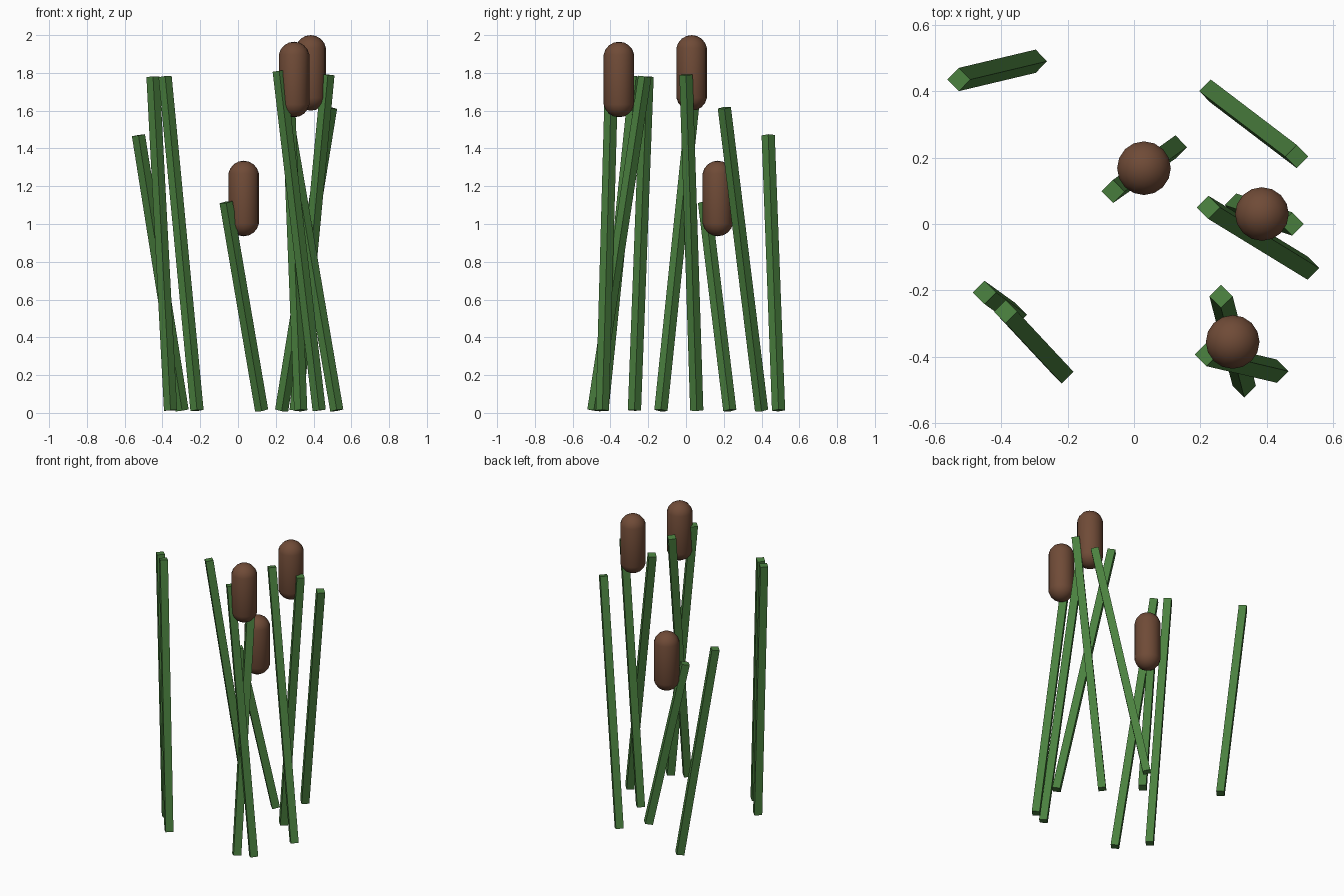
import bpy, bmesh, math
from mathutils import Vector, Matrix

cube = bpy.data.objects.get("Cube")
if cube:
    bpy.data.objects.remove(cube)


def material(name, rgb):
    m = bpy.data.materials.new(name)
    m.use_nodes = True
    m.diffuse_color = (*rgb, 1)
    m.node_tree.nodes["Principled BSDF"].inputs["Base Color"].default_value = (*rgb, 1)
    return m


green = material("reed green", (0.07, 0.22, 0.05))
brown = material("seed head brown", (0.16, 0.07, 0.038))


def add_object(name, bm, mat):
    mesh = bpy.data.meshes.new(name)
    bm.to_mesh(mesh)
    bm.free()
    mesh.materials.append(mat)
    ob = bpy.data.objects.new(name, mesh)
    bpy.context.collection.objects.link(ob)
    return ob


# Square stem between two points, corners facing the axes
def stem(name, base, top, radius=0.035):
    base, top = Vector(base), Vector(top)
    axis = top - base
    bm = bmesh.new()
    bmesh.ops.create_cone(bm, cap_ends=True, segments=4, radius1=radius,
                          radius2=radius, depth=axis.length)
    # put the corners on the axes whichever way the primitive starts
    v = next(iter(bm.verts)).co
    turn = Matrix.Rotation(-math.atan2(v.y, v.x), 4, "Z")
    tilt = Vector((0, 0, 1)).rotation_difference(axis).to_matrix().to_4x4()
    bm.transform(Matrix.Translation((base + top) / 2) @ tilt @ turn)
    return add_object(name, bm, green)


# Upright capsule: a sphere whose halves are pulled apart
def seed_head(name, centre, radius=0.082, height=0.4):
    bm = bmesh.new()
    bmesh.ops.create_uvsphere(bm, u_segments=16, v_segments=9, radius=radius)
    for v in bm.verts:
        v.co.z += math.copysign(height / 2 - radius, v.co.z)
    bm.transform(Matrix.Translation(centre))
    for f in bm.faces:
        f.smooth = True
    return add_object(name, bm, brown)


# Leaning stems: base x, y and top x, y, z
stems = [
    (-0.296, 0.49, -0.527, 0.435, 1.47),
    (0.231, 0.40, 0.49, 0.203, 1.615),
    (0.125, 0.232, -0.063, 0.098, 1.115),
    (0.523, -0.133, 0.224, 0.05, 1.77),
    (0.308, 0.057, 0.476, 0.0, 1.79),
    (0.332, -0.488, 0.262, -0.218, 1.78),
    (0.43, -0.443, 0.218, -0.393, 1.81),
    (-0.357, -0.273, -0.45, -0.206, 1.78),
    (-0.217, -0.445, -0.386, -0.264, 1.78),
]
for i, (bx, by, tx, ty, tz) in enumerate(stems, 1):
    stem(f"stem_{i}", (bx, by, 0.013), (tx, ty, tz))

# Seed heads
heads = [(0.385, 0.03, 1.8), (0.297, -0.355, 1.765), (0.03, 0.168, 1.135)]
for i, centre in enumerate(heads, 1):
    seed_head(f"seed_head_{i}", centre)
